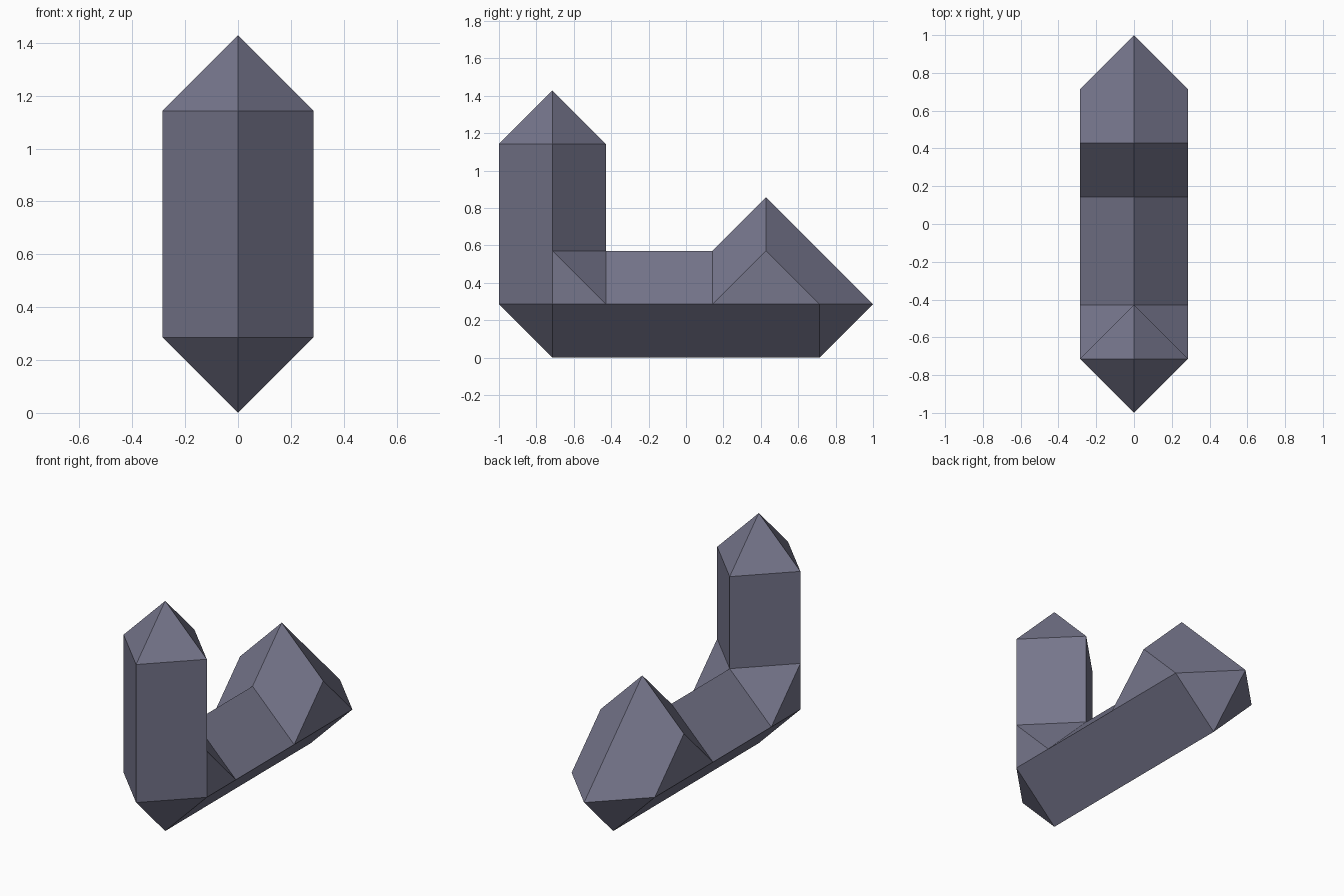
import bpy
import bmesh

if "Cube" in bpy.data.objects:
    bpy.data.objects.remove(bpy.data.objects["Cube"], do_unlink=True)

UNIT = 2 / 7  # half-width of every faceted bar

# One flat slate colour
slate = bpy.data.materials.new("slate grey")
slate.use_nodes = True
colour = (0.18, 0.18, 0.26, 1)
slate.diffuse_color = colour
slate.node_tree.nodes["Principled BSDF"].inputs["Base Color"].default_value = colour

# Points on the centre plane: (y, z) in units
centre = {
    "keel_front": (-2.5, 0), "keel_back": (2.5, 0),
    "nose": (-3.5, 1), "post_front": (-3.5, 4), "post_tip": (-2.5, 5),
    "post_back": (-1.5, 4), "post_foot": (-1.5, 2),
    "hump_foot": (0.5, 2), "hump_tip": (1.5, 3), "tail": (3.5, 1),
}
# Points on the side: (y, z) in units
side = {
    "side_front": (-2.5, 1), "side_post": (-2.5, 4), "side_notch": (-2.5, 2),
    "side_foot": (-1.5, 1), "side_hump_foot": (0.5, 1),
    "side_hump": (1.5, 2), "side_back": (2.5, 1),
}
# Faces of the model's left half
faces = [
    # lower hull
    "keel_front side_front nose",
    "keel_front keel_back side_back side_hump_foot side_foot side_front",
    "keel_back tail side_back",
    # upright post with pointed cap
    "nose side_front side_notch side_post post_front",
    "post_front side_post post_tip",
    "side_post post_back post_tip",
    "side_notch post_foot post_back side_post",
    # corner joint and low ridge
    "side_front side_foot side_notch",
    "side_notch side_foot post_foot",
    "side_foot side_hump_foot hump_foot post_foot",
    # sloping back hump
    "side_hump_foot side_hump hump_tip hump_foot",
    "side_hump_foot side_back side_hump",
    "side_hump side_back tail hump_tip",
]

bm = bmesh.new()
verts = {}
for x, points in ((0, centre), (1, side)):
    for name, (y, z) in points.items():
        verts[name] = bm.verts.new((x * UNIT, y * UNIT, z * UNIT))
for names in faces:
    bm.faces.new([verts[n] for n in names.split()])

# Mirror the half to the right and weld it shut
copy = bmesh.ops.duplicate(bm, geom=bm.verts[:] + bm.edges[:] + bm.faces[:])["geom"]
for v in copy:
    if isinstance(v, bmesh.types.BMVert):
        v.co.x = -v.co.x
bmesh.ops.remove_doubles(bm, verts=bm.verts[:], dist=0.001)
bmesh.ops.recalc_face_normals(bm, faces=bm.faces[:])

mesh = bpy.data.meshes.new("faceted_hook")
bm.to_mesh(mesh)
bm.free()
mesh.materials.append(slate)
hook = bpy.data.objects.new("faceted_hook", mesh)
bpy.context.collection.objects.link(hook)
